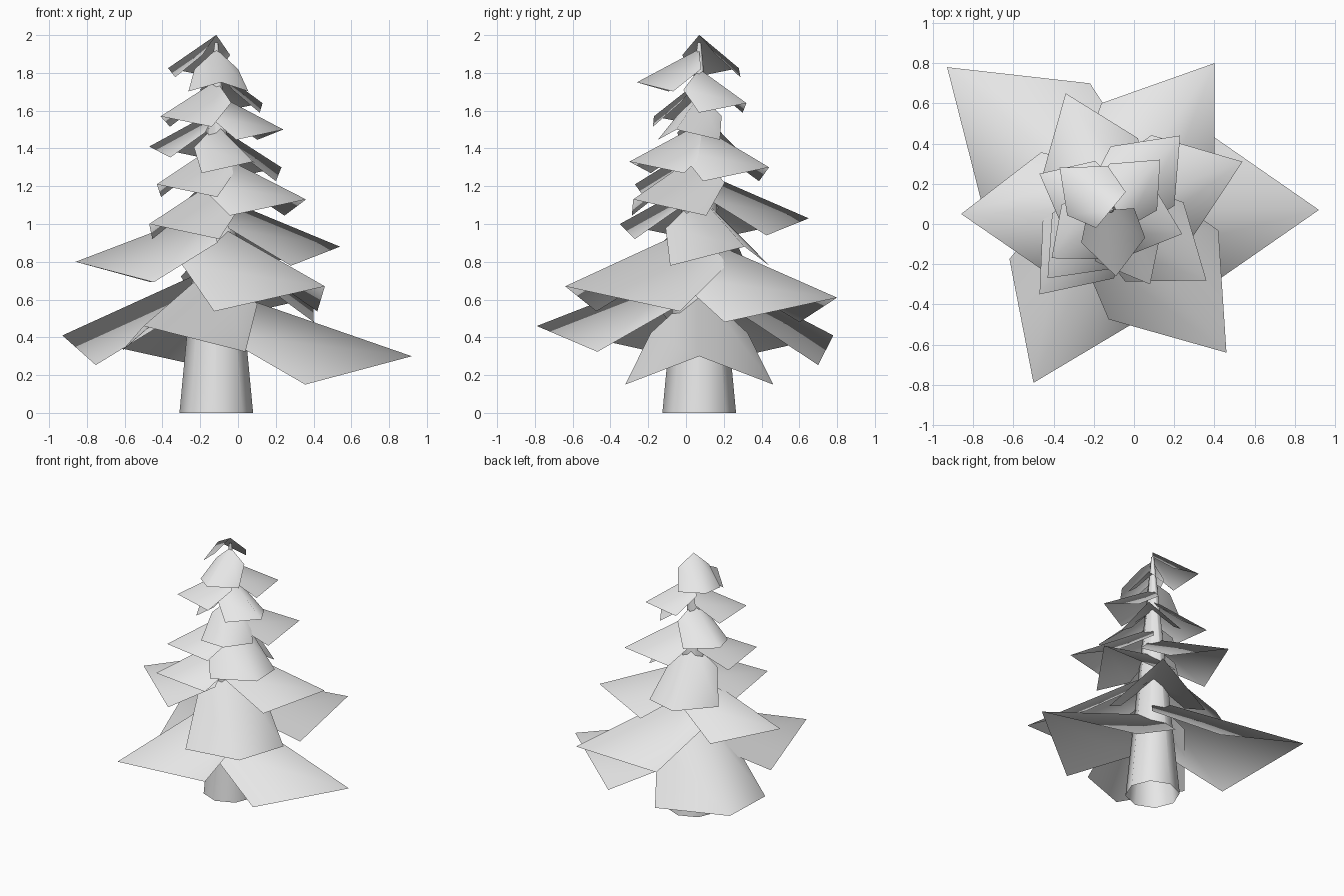
import bpy
import bmesh
from mathutils import Vector

cube = bpy.data.objects.get("Cube")
if cube:
    bpy.data.objects.remove(cube, do_unlink=True)

# One plain grey for the whole tree
grey = bpy.data.materials.new("plain grey")
grey.use_nodes = True
colour = (0.8, 0.8, 0.8, 1.0)
grey.diffuse_color = colour
grey.node_tree.nodes["Principled BSDF"].inputs["Base Color"].default_value = colour

# The trunk stands slightly off centre
AXIS = Vector((-0.115, 0.07, 0))


def finish(bm, name, location):
    """Turn a bmesh into a smooth, coloured object."""
    for face in bm.faces:
        face.smooth = True
    mesh = bpy.data.meshes.new(name)
    bm.to_mesh(mesh)
    bm.free()
    mesh.materials.append(grey)
    obj = bpy.data.objects.new(name, mesh)
    obj.location = location
    bpy.context.collection.objects.link(obj)
    return obj


def make_trunk(height, bottom_radius, top_radius):
    """Open tapered tube."""
    bm = bmesh.new()
    bmesh.ops.create_cone(bm, cap_ends=False, segments=8,
                          radius1=bottom_radius, radius2=top_radius, depth=height)
    bmesh.ops.translate(bm, verts=bm.verts, vec=(0, 0, height / 2))
    return finish(bm, "trunk", AXIS)


def make_branch(name, tip_point):
    """Drooping kite-shaped sheet, folded along the ridge from trunk to tip."""
    offset = Vector(tip_point) - AXIS
    tip_z = offset.z
    out = Vector((offset.x, offset.y, 0))
    reach = out.length
    out.normalize()
    side = Vector((-out.y, out.x, 0))
    up = Vector((0, 0, 1))

    root_z = tip_z + 0.09 + 0.26 * reach
    root_half = 0.05 + 0.2 * reach
    corner_half = 0.05 + 0.33 * reach

    bm = bmesh.new()
    root = bm.verts.new(up * root_z)
    tip = bm.verts.new(out * reach + up * tip_z)
    for sign in (1, -1):
        root_side = bm.verts.new(side * sign * root_half
                                 + up * (root_z - 0.92 * root_half))
        corner = bm.verts.new(out * 0.455 * reach + side * sign * corner_half
                              + up * (tip_z - 0.145 * reach))
        loop = [root, tip, corner, root_side]
        bm.faces.new(loop if sign > 0 else loop[::-1])
    return finish(bm, name, AXIS)


make_trunk(1.96, 0.195, 0.01)

# Branch tips, spiralling from the bottom to the crown
TIPS = [
    (0.92, 0.07, 0.3), (-0.93, 0.78, 0.41), (-0.5, -0.79, 0.46),
    (0.4, 0.8, 0.61), (0.46, -0.64, 0.67), (-0.86, 0.05, 0.8),
    (0.54, 0.31, 0.88), (-0.47, -0.35, 1.0), (-0.34, 0.65, 1.03),
    (0.36, -0.28, 1.13), (-0.43, -0.27, 1.21), (0.23, 0.44, 1.3),
    (0.08, -0.3, 1.33), (-0.47, 0.25, 1.41), (0.24, -0.05, 1.5),
    (-0.41, -0.17, 1.57), (0.13, 0.32, 1.64), (-0.09, -0.26, 1.75),
    (-0.37, 0.28, 1.825),
]
for number, point in enumerate(TIPS, start=1):
    make_branch(f"branch_{number:02d}", point)
